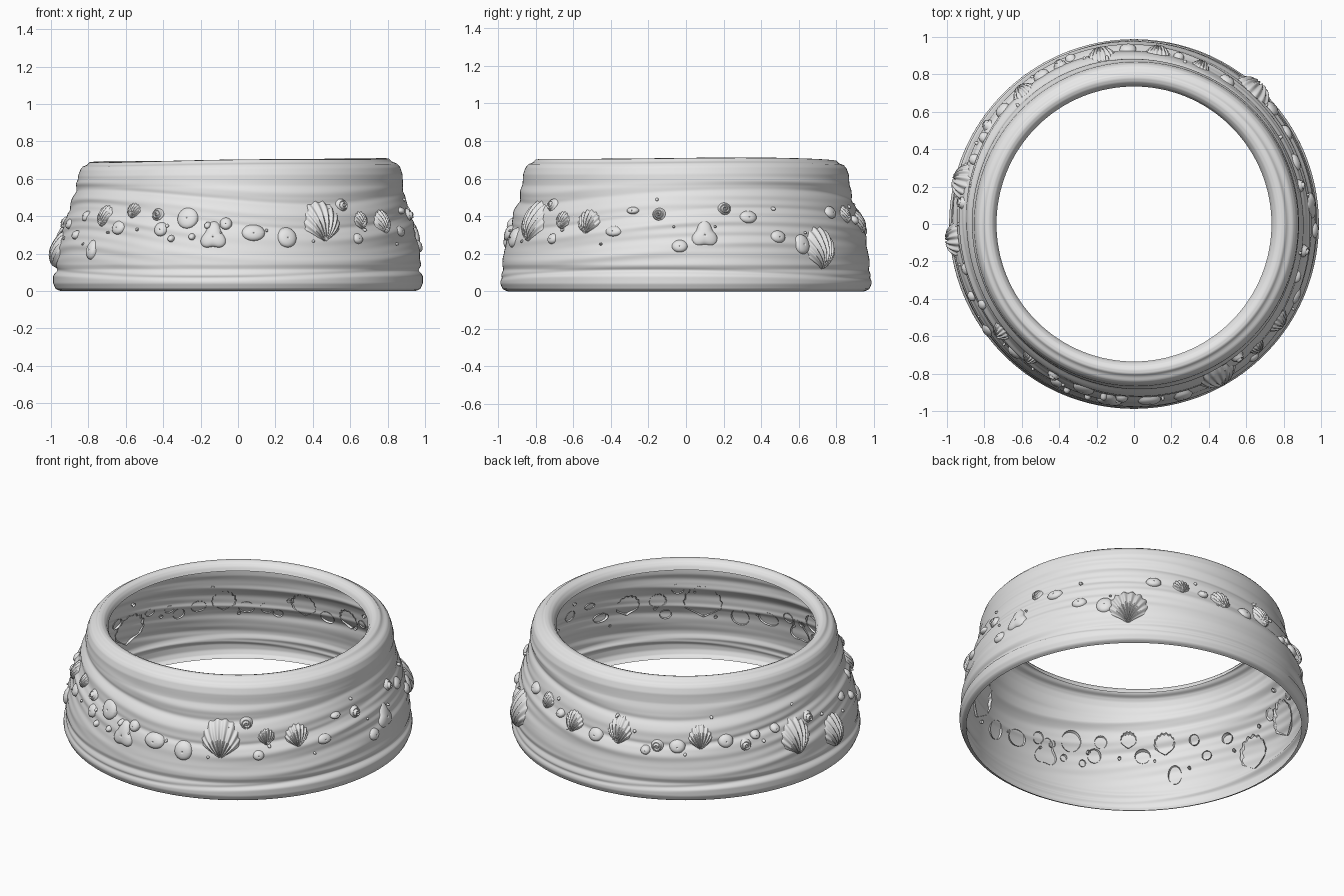
import bpy
import math
import random
from math import sin, cos, pi, exp, radians

if "Cube" in bpy.data.objects:
    bpy.data.objects.remove(bpy.data.objects["Cube"], do_unlink=True)

stone = bpy.data.materials.new("pale grey stone")
stone.use_nodes = True
GREY = (0.8, 0.8, 0.8, 1)
stone.diffuse_color = GREY
stone.node_tree.nodes["Principled BSDF"].inputs["Base Color"].default_value = GREY

# Wall silhouette as (radius, height), from the foot up to the rim
WALL = [(0.95, 0), (0.975, 0.01), (0.988, 0.04), (0.988, 0.08), (0.972, 0.115),
        (0.978, 0.14), (0.968, 0.21), (0.945, 0.31), (0.915, 0.41),
        (0.885, 0.5), (0.87, 0.56), (0.867, 0.62), (0.855, 0.655)]
# Rolled lip closing in to the opening
LIP = [(0.855, 0.655), (0.84, 0.673), (0.815, 0.683), (0.8, 0.698),
       (0.78, 0.7), (0.76, 0.692), (0.745, 0.675), (0.735, 0.65)]


def wall_radius(z):
    z = min(max(z, 0), WALL[-1][1])
    for (r0, z0), (r1, z1) in zip(WALL, WALL[1:]):
        if z <= z1:
            return r0 + (r1 - r0) * (z - z0) / (z1 - z0)


def lean(a, z):
    """Slight outward lean of the upper wall on the left side."""
    return 0.012 * cos(a) * min(z / 0.6, 1) ** 3


def ripples(a, z):
    """Wind-blown sand ridges that sag and climb around the ring."""
    fade = sin(pi * min(z / 0.66, 1))
    flow = z - 0.06 * cos(2 * (a - radians(25))) * fade
    d = 0
    for centre, width, amp, turns in ((0.2, 0.025, 0.008, 2), (0.33, 0.03, 0.011, 3),
                                      (0.39, 0.015, -0.008, 2), (0.46, 0.025, 0.01, 1),
                                      (0.51, 0.016, -0.009, 2), (0.56, 0.02, 0.008, 3)):
        strength = 0.65 + 0.35 * sin(turns * a + 9 * centre)
        d += amp * strength * exp(-((flow - centre) / width) ** 2)
    strands = 0.5 + 0.5 * sin(2 * a + 1)
    d += 0.0025 * strands * sin(120 * flow + 2 * sin(3 * a)) * fade ** 2
    # wavy groove above the foot
    foot = z - 0.09 - 0.02 * sin(2 * a + 2)
    d -= 0.008 * exp(-(foot / 0.012) ** 2)
    return d * min(1, fade * 3)


def make_object(name, verts, faces):
    mesh = bpy.data.meshes.new(name)
    mesh.from_pydata(verts, [], faces)
    mesh.materials.append(stone)
    mesh.polygons.foreach_set("use_smooth", [True] * len(mesh.polygons))
    mesh.update()
    obj = bpy.data.objects.new(name, mesh)
    bpy.context.collection.objects.link(obj)
    return obj


def polar(a, r, z):
    return (r * cos(a), r * sin(a), z)


# Ring wall with its lip
def build_ring(columns=320, rows=110):
    top = WALL[-1][1]
    section = [(None, top * i / rows) for i in range(rows + 1)]
    for (r0, z0), (r1, z1) in zip(LIP, LIP[1:]):
        section += [(r0 + (r1 - r0) * k / 3, z0 + (z1 - z0) * k / 3) for k in (1, 2, 3)]
    verts, faces = [], []
    for r, z in section:
        for j in range(columns):
            a = 2 * pi * j / columns
            if r is None:
                rad = wall_radius(z) + ripples(a, z) + lean(a, z)
            else:
                rad = r + lean(a, z) * max(0, (r - 0.735) / 0.12)
            rise = (z / 0.7) ** 6 * (0.01 * cos(a) + 0.003 * sin(3 * a))
            verts.append(polar(a, rad, z + rise))
    for i in range(len(section) - 1):
        for j in range(columns):
            k = (j + 1) % columns
            faces.append((i * columns + j, i * columns + k,
                          (i + 1) * columns + k, (i + 1) * columns + j))
    make_object("ring_wall", verts, faces)


# Raised ornament wrapped onto the wall; shape(s, t) gives across, up, height
def relief(name, degrees, z, shape, rings=10, spokes=32):
    a0 = radians(degrees)
    base = wall_radius(z)
    verts, faces = [], []
    for i in range(rings + 1):
        for j in range(spokes + 1):
            u, v, h = shape(i / rings, j / spokes)
            a, zz = a0 + u / base, z + v
            verts.append(polar(a, wall_radius(zz) + lean(a, zz) + h, zz))
    n = spokes + 1
    for i in range(rings):
        for j in range(spokes):
            p = i * n + j
            quad = (p, p + n, p + n + 1, p + 1)
            faces.append(quad)
    make_object(name, verts, faces)


def pebble(w, h, lobes=0, tall=0.032):
    def shape(s, t):
        b = 2 * pi * t
        k = s * (1 + lobes * cos(3 * b - pi / 2))
        dome = tall * math.sqrt(max(0, 1 - s ** 2.6))
        dimple = 0.008 if s == 0 and w > 0.025 else 0
        return w * k * cos(b), h * k * sin(b), dome - dimple - 0.008
    return shape


def snail(r):
    def shape(s, t):
        b = 2 * pi * t
        coil = abs(sin(pi * (s * 2.5 - t)))
        height = 0.036 * (1 - s ** 3) * (0.6 + 0.4 * coil)
        return r * s * cos(b), r * s * sin(b), height - 0.006
    return shape


def scallop(r, ribs=9):
    def shape(s, t):
        b = radians(116) * (t - 0.5)
        rib = cos(2 * pi * ribs * t)
        reach = 2 * r * cos(b) * s * (1 + 0.03 * rib * s)
        body = max(0, sin(pi * s ** 0.9)) ** 0.6 * max(0, cos(pi * (t - 0.5))) ** 0.5
        height = (0.025 + 0.3 * r) * body * (0.87 + 0.13 * rib)
        return -reach * sin(b), reach * cos(b) - r, height - 0.008
    return shape


build_ring()

# Scallop shells: direction, height, radius
for a, z, r in ((-141, 0.4, 0.06), (-128, 0.43, 0.045), (-61, 0.37, 0.11),
                (-45, 0.38, 0.05), (-34, 0.37, 0.07), (48, 0.23, 0.115),
                (67, 0.41, 0.05), (82, 0.37, 0.065), (101, 0.385, 0.075),
                (130, 0.38, 0.07), (166, 0.29, 0.105), (185, 0.22, 0.1)):
    relief("scallop_shell", a, z, scallop(r), 14, 72)

# Coiled snail shells
for a, z in ((-118, 0.41), (-52, 0.46), (-9, 0.41), (13, 0.44),
             (115, 0.33), (146, 0.315), (173, 0.37)):
    relief("snail_shell", a, z, snail(0.036), 18, 40)

# Pebbles: direction, height, half width, half height
for a, z, w, h in ((-152, 0.4, 0.03, 0.03), (-144, 0.22, 0.04, 0.055),
                   (-133, 0.34, 0.045, 0.04), (-116, 0.33, 0.04, 0.04),
                   (-107, 0.39, 0.06, 0.06), (-94, 0.36, 0.034, 0.034),
                   (-85, 0.31, 0.065, 0.045), (-74, 0.285, 0.055, 0.055),
                   (-48, 0.28, 0.035, 0.03), (-24, 0.32, 0.05, 0.03),
                   (-18, 0.43, 0.035, 0.02), (-2, 0.24, 0.045, 0.035),
                   (21, 0.395, 0.05, 0.035), (31, 0.29, 0.045, 0.035),
                   (40, 0.25, 0.05, 0.055), (57, 0.42, 0.045, 0.035)):
    relief("pebble", a, z, pebble(w, h))
for a, z, w in ((75, 0.38, 0.03), (92, 0.335, 0.046), (111, 0.3, 0.03),
                (122, 0.33, 0.046), (139, 0.35, 0.045), (150, 0.36, 0.03),
                (158, 0.37, 0.03), (195, 0.36, 0.035), (204, 0.3, 0.03)):
    relief("back_pebble", a, z, pebble(w, w * 0.85))

# Three-lobed stones
for a, z in ((-98, 0.29), (6, 0.3)):
    relief("lobed_stone", a, z, pebble(0.065, 0.07, -0.2))

# Small beads scattered along the band
random.seed(4)
for a, z in ((-112, 0.28), (-105, 0.29), (-100, 0.35)):
    relief("small_bead", a, z, pebble(0.02, 0.02), 6, 16)
for k in range(26):
    size = random.uniform(0.007, 0.012)
    relief("grain", k * 360 / 26 + random.uniform(-5, 5), random.uniform(0.24, 0.5),
           pebble(size, size, tall=0.024), 5, 12)
